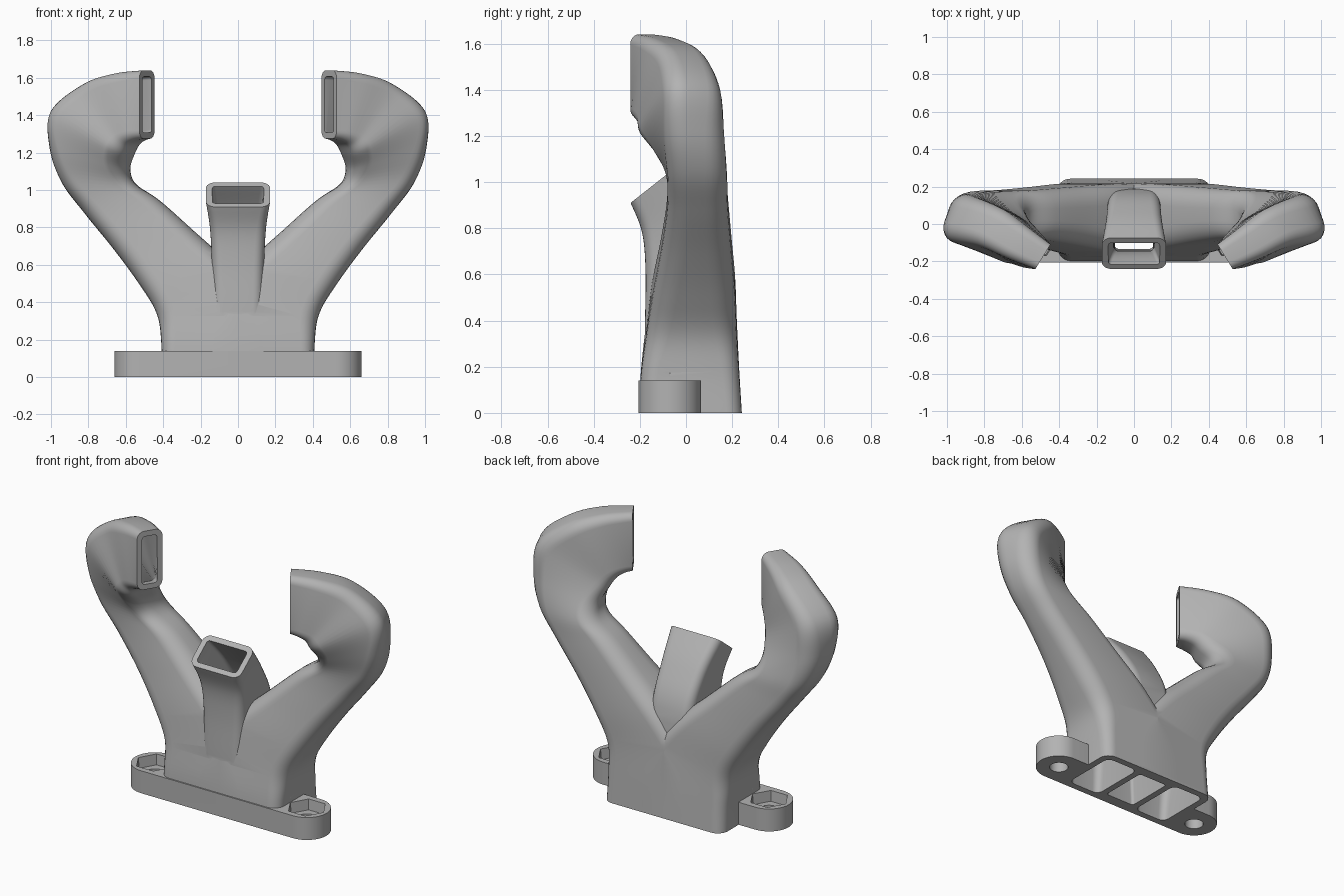
import bpy, bmesh, math
from mathutils import Vector

if "Cube" in bpy.data.objects:
    bpy.data.objects.remove(bpy.data.objects["Cube"])

grey = bpy.data.materials.new("plain grey")
grey.diffuse_color = (0.45, 0.45, 0.45, 1)
grey.use_nodes = True
grey.node_tree.nodes["Principled BSDF"].inputs["Base Color"].default_value = grey.diffuse_color


def finish(name, bm):
    bmesh.ops.recalc_face_normals(bm, faces=bm.faces[:])
    me = bpy.data.meshes.new(name)
    bm.to_mesh(me)
    bm.free()
    me.materials.append(grey)
    ob = bpy.data.objects.new(name, me)
    bpy.context.collection.objects.link(ob)
    return ob


def spline(vals, steps):
    """Catmull-Rom samples through a list of vectors."""
    out = []
    n = len(vals)
    for i in range(n - 1):
        a, b, c, d = (vals[max(0, min(n - 1, i + k))] for k in (-1, 0, 1, 2))
        for s in range(steps):
            t = s / steps
            out.append(0.5 * (2 * b + (c - a) * t + (2 * a - 5 * b + 4 * c - d) * t * t
                              + (3 * b - a - 3 * c + d) * t ** 3))
    return out + [vals[-1]]


def ring(p, q, v, r, wall, corner=7):
    """Rounded rectangle spanning p..q one way and +-v the other."""
    c, u = (p + q) / 2, (p - q)
    lu, lv = u.length / 2 - wall, v.length - wall
    u, w = u.normalized(), v.normalized()
    r = max(0.018, min(r * v.length - wall, lu * 0.98, lv * 0.98))
    pts = []
    for k, (su, sv) in enumerate(((1, 1), (-1, 1), (-1, -1), (1, -1))):
        for j in range(corner):
            a = math.pi / 2 * (k + j / (corner - 1))
            pts.append(c + u * (su * (lu - r) + r * math.cos(a))
                       + w * (sv * (lv - r) + r * math.sin(a)))
    return pts


def duct(name, stations, wall=0.0, mirror=1, steps=6):
    """Loft rounded sections; with a wall it becomes the hollow, run past both ends."""
    P, Q, V, R = (spline([Vector(s[k]) if k < 3 else Vector((s[3], 0)) for s in stations], steps)
                  for k in range(4))
    rings = [ring(p, q, v, r.x, wall) for p, q, v, r in zip(P, Q, V, R)]
    if wall:
        mid = [sum(g, Vector()) / len(g) for g in rings]
        for e, n in ((0, 1), (-1, -2)):
            # push along the end section's own normal
            axis = (P[e] - Q[e]).cross(V[e]).normalized()
            if axis.dot(mid[e] - mid[n]) < 0:
                axis.negate()
            rings[e] = [x + axis * 0.02 for x in rings[e]]
    bm = bmesh.new()
    vs = [[bm.verts.new((x.x * mirror, x.y, x.z)) for x in g] for g in rings]
    n = len(vs[0])
    for a, b in zip(vs, vs[1:]):
        for i in range(n):
            bm.faces.new((a[i], a[(i + 1) % n], b[(i + 1) % n], b[i]))
    bm.faces.new(vs[0])
    bm.faces.new(vs[-1])
    return finish(name, bm)


def prism(name, low, high, z0, z1):
    bm = bmesh.new()
    a = [bm.verts.new((x, y, z0)) for x, y in low]
    b = [bm.verts.new((x, y, z1)) for x, y in high]
    for i in range(len(a)):
        j = (i + 1) % len(a)
        bm.faces.new((a[i], a[j], b[j], b[i]))
    bm.faces.new(a)
    bm.faces.new(b)
    return finish(name, bm)


def circle(cx, cy, r, n):
    return [(cx + r * math.cos(2 * math.pi * i / n), cy + r * math.sin(2 * math.pi * i / n))
            for i in range(n)]


def arm_station(p, q, h, deg, r):
    a = math.radians(deg)
    return (p, q, (-math.sin(a) * h, math.cos(a) * h, 0), r)


# Side arm: outer edge, inner edge, half depth, turn, roundness
upper = [
    arm_station((.53, .035, .5), (.05, .035, .61), .178, 0, .6),
    arm_station((.67, .045, .69), (.24, .045, .785), .152, 0, .7),
    arm_station((.82, .05, .875), (.42, .05, .945), .132, 0, .75),
    arm_station((.94, .05, 1.04), (.545, .04, 1.03), .13, 4, .75),
    arm_station((.995, .05, 1.22), (.587, -.02, 1.11), .135, 14, .75),
    arm_station((.975, .05, 1.42), (.58, -.10, 1.19), .135, 25, .65),
    arm_station((.80, 0, 1.565), (.56, -.13, 1.24), .118, 31, .6),
    arm_station((.64, -.09, 1.622), (.525, -.155, 1.265), .1, 31.5, .55),
    arm_station((.487, -.175, 1.64), (.487, -.175, 1.275), .078, 31.5, .55),
]
outer_arm = [
    arm_station((.41, .018, 0), (-.2, .018, 0), .224, 0, .3),
    arm_station((.41, .018, .18), (-.2, .018, .2), .212, 0, .35),
    arm_station((.435, .025, .34), (-.1, .025, .42), .195, 0, .5),
] + upper
inner_arm = [
    arm_station((.40, .018, 0), (.11, .018, 0), .215, 0, .35),
    arm_station((.41, .018, .18), (.11, .018, .2), .205, 0, .4),
    arm_station((.435, .025, .34), (.12, .025, .42), .195, 0, .5),
] + upper

# Middle duct: front edge, back edge, half width, roundness
middle = [
    ((0, -.165, 0), (0, .21, 0), (.135, 0, 0), .3),
    ((0, -.178, .3), (0, .20, .3), (.135, 0, 0), .4),
    ((0, -.175, .6), (0, .17, .65), (.14, 0, 0), .4),
    ((0, -.19, .78), (0, .06, .87), (.15, 0, 0), .35),
    ((0, -.24, .91), (0, -.075, 1.04), (.172, 0, 0), .28),
]

# Solid parts
body = duct("manifold", outer_arm)
solids = [duct("left_arm", outer_arm, mirror=-1), duct("middle_duct", middle)]

# Mounting flange with rounded lugs
lug_x, lug_y, lug_r = .525, -.07, .136
half = [(lug_x + lug_r * math.cos(a), lug_y + lug_r * math.sin(a))
        for a in (math.pi * (i / 24 - .5) for i in range(25))]
outline = half + [(-x, y) for x, y in reversed(half)]
solids.append(prism("flange", outline, outline, 0, .14))

# Hollows, bolt holes and nut pockets
cutters = [duct("middle_hollow", middle, .033)]
for s, side in ((1, "right"), (-1, "left")):
    cutters.append(duct(side + "_hollow", inner_arm, .033, s))
    cutters.append(prism(side + "_bolt_hole", circle(s * lug_x, lug_y, .055, 32),
                         circle(s * lug_x, lug_y, .055, 32), -.02, .2))
    cutters.append(prism(side + "_nut_pocket", circle(s * lug_x, lug_y, .108, 6),
                         circle(s * lug_x, lug_y, .118, 6), .075, .175))

bpy.context.view_layer.objects.active = body
body.select_set(True)
for group, op in ((solids, 'UNION'), (cutters, 'DIFFERENCE')):
    for ob in group:
        m = body.modifiers.new(ob.name, 'BOOLEAN')
        m.operation, m.solver, m.object = op, 'EXACT', ob
        bpy.ops.object.modifier_apply(modifier=m.name)
        bpy.data.objects.remove(ob)

bpy.ops.object.shade_smooth_by_angle(angle=math.radians(35))
